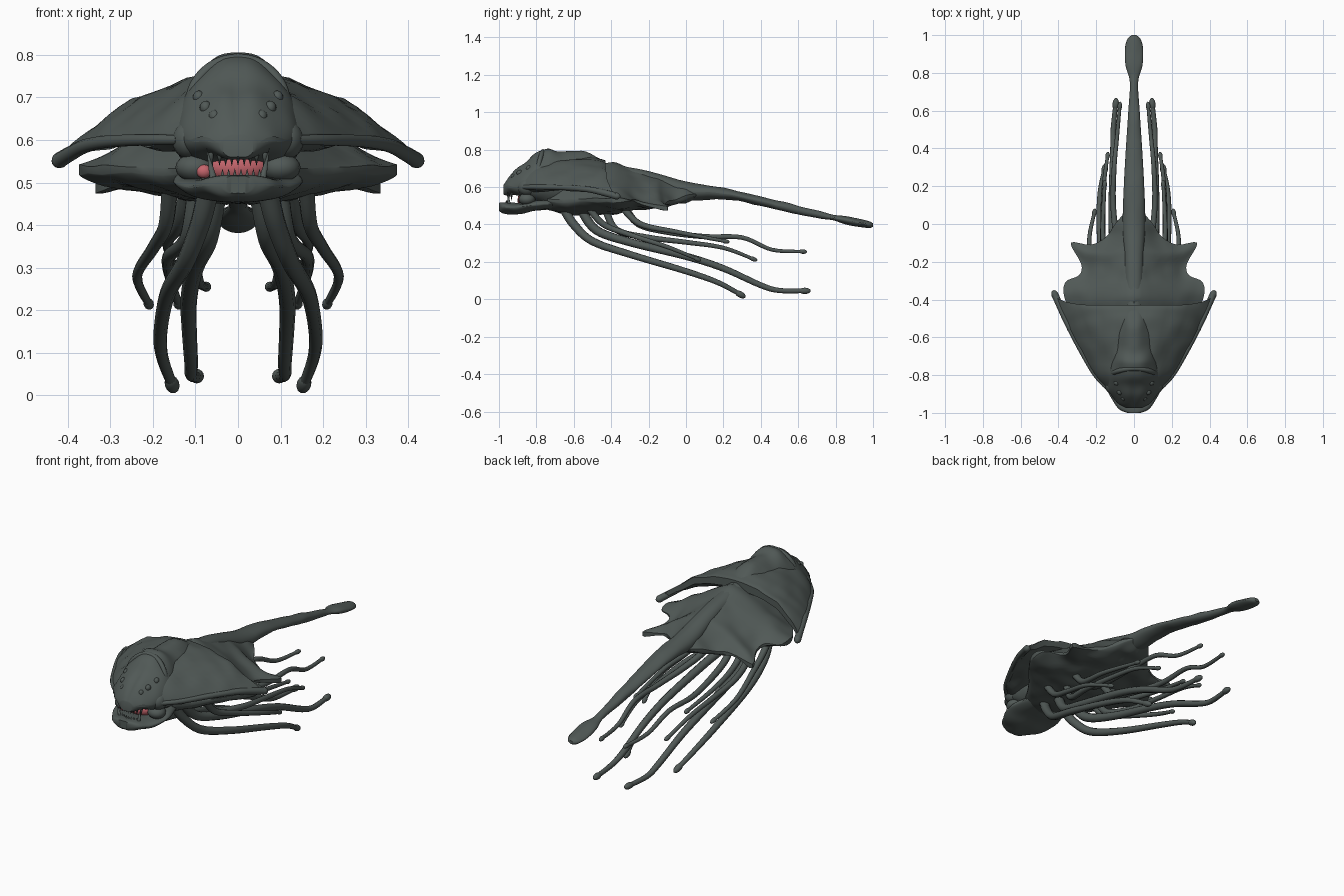
import bpy, math
from mathutils import Vector, noise

cube = bpy.data.objects.get("Cube")
if cube:
    bpy.data.objects.remove(cube)


def material(name, color):
    m = bpy.data.materials.new(name)
    m.use_nodes = True
    m.diffuse_color = color
    m.node_tree.nodes["Principled BSDF"].inputs["Base Color"].default_value = color
    return m


skin = material("dark grey green skin", (0.082, 0.1, 0.094, 1))
flesh = material("pink mouth", (0.55, 0.13, 0.15, 1))
made = []


def catmull(a, b, c, d, t):
    return 0.5 * (2 * b + (c - a) * t + (2 * a - 5 * b + 4 * c - d) * t * t
                  + (3 * b - a - 3 * c + d) * t ** 3)


def smooth_rows(rows, steps):
    out = []
    for i in range(len(rows) - 1):
        quad = [rows[max(0, min(len(rows) - 1, i + k))] for k in (-1, 0, 1, 2)]
        for s in range(steps):
            out.append([catmull(*v, s / steps) for v in zip(*quad)])
    return out + [list(rows[-1])]


def loft(name, rows, top_shape, low_shape, rim=0.0, lump=0.006, steps=5, n=28):
    """Rows hold: centre y, edge y, half width, top z, edge z, bottom z."""
    verts, faces = [], []
    rows = smooth_rows(rows, steps)
    for yc, ye, w, top, edge, low in rows:
        for sign, peak, (a, b) in ((1, top, top_shape), (-1, low, low_shape)):
            for i in range(n + 1):
                u = math.sin((i / n - 0.5) * math.pi) * sign
                f = max(0, 1 - abs(u) ** a) ** b
                x, y = w * u, yc + (ye - yc) * abs(u) ** 6
                bump = noise.noise(Vector((abs(x) * 14, y * 12, sign))) * lump
                verts.append((x, y, edge + sign * rim + (peak - edge - sign * rim) * f + bump))
    m = 2 * (n + 1)
    for r in range(len(rows) - 1):
        for i in range(m):
            j = (i + 1) % m
            faces.append((r * m + i, r * m + j, (r + 1) * m + j, (r + 1) * m + i))
    # strip caps on both ends
    for base, flip in ((0, True), ((len(rows) - 1) * m, False)):
        for i in range(n):
            q = (base + i, base + i + 1, base + m - 2 - i, base + m - 1 - i)
            faces.append(q[::-1] if flip else q)
    me = bpy.data.meshes.new(name)
    me.from_pydata(verts, [], faces)
    me.validate()
    ob = bpy.data.objects.new(name, me)
    bpy.context.collection.objects.link(ob)
    finish(ob, name)


def finish(ob, name, mat=skin):
    ob.name = name
    ob.data.materials.append(mat)
    made.append(ob)


def ball(name, loc, scale, mat=skin, along=(0, 0, 1)):
    """Ellipsoid whose local z points along the given direction."""
    bpy.ops.mesh.primitive_uv_sphere_add(segments=16, ring_count=10, location=loc,
                                         rotation=Vector(along).to_track_quat('Z', 'Y').to_euler())
    bpy.context.object.scale = scale
    finish(bpy.context.object, name, mat)


def spike(name, base, tip, radius):
    base, tip = Vector(base), Vector(tip)
    d = tip - base
    bpy.ops.mesh.primitive_cone_add(vertices=10, radius1=radius, radius2=0, depth=d.length,
                                    location=(base + tip) / 2,
                                    rotation=d.to_track_quat('Z', 'Y').to_euler())
    finish(bpy.context.object, name)


def tube(name, points, r0, r1):
    cu = bpy.data.curves.new(name, 'CURVE')
    cu.dimensions = '3D'
    cu.bevel_depth = 1.0
    cu.bevel_resolution = 3
    cu.use_fill_caps = True
    path = smooth_rows(points, 6)
    sp = cu.splines.new('POLY')
    sp.points.add(len(path) - 1)
    for i, (p, co) in enumerate(zip(sp.points, path)):
        p.co = (*co, 1)
        p.radius = r0 + (r1 - r0) * i / (len(path) - 1)
    ob = bpy.data.objects.new(name, cu)
    bpy.context.collection.objects.link(ob)
    bpy.ops.object.select_all(action='DESELECT')
    ob.select_set(True)
    bpy.context.view_layer.objects.active = ob
    bpy.ops.object.convert(target='MESH')
    finish(bpy.context.object, name)


# Broad body with two pairs of side spikes
loft("body", [
    (-.74, -.74, .12, .60, .53, .475), (-.65, -.62, .20, .68, .53, .455),
    (-.50, -.50, .30, .72, .53, .45), (-.41, -.40, .365, .73, .53, .455),
    (-.34, -.31, .365, .715, .528, .465), (-.28, -.27, .29, .70, .525, .475),
    (-.22, -.21, .28, .68, .51, .485), (-.16, -.10, .335, .665, .485, .49),
    (-.12, -.11, .23, .655, .505, .495), (-.06, -.07, .15, .64, .52, .505),
    (0, 0, .10, .63, .55, .515), (.06, .06, .05, .60, .56, .54)],
    (1.25, 1.2), (2, .8), rim=.008, lump=.012, steps=4)

# Winged head shield
loft("head_shield", [
    (-.93, -.92, .09, .65, .60, .57), (-.87, -.86, .15, .70, .60, .57),
    (-.80, -.79, .21, .73, .60, .57), (-.65, -.64, .295, .75, .595, .60),
    (-.53, -.52, .355, .757, .585, .64), (-.46, -.44, .39, .757, .57, .68),
    (-.43, -.39, .41, .745, .56, .70)],
    (2.2, 1.0), (2.2, 1.0), rim=.012, lump=.014)

# Back ridge running into the tail with its paddle end
loft("back_ridge_and_tail", [(y, y, w, top, (top + low) / 2, low) for y, w, top, low in (
    (-.45, .05, .735, .64), (-.2, .05, .685, .60), (0, .06, .63, .53), (.2, .054, .595, .535),
    (.4, .043, .55, .50), (.6, .03, .50, .453), (.75, .022, .462, .427), (.84, .045, .446, .405),
    (.93, .048, .43, .386), (.98, .034, .418, .381), (1.0, .012, .406, .388))],
    (2, .5), (2, .5), lump=.006, n=16)

# Skull and lower jaw
loft("skull", [(y, y, w, top, edge, low) for y, w, top, edge, low in (
    (-.975, .04, .61, .59, .565), (-.95, .085, .645, .60, .56), (-.90, .125, .70, .605, .56),
    (-.85, .147, .74, .605, .54), (-.80, .15, .782, .61, .52), (-.74, .145, .805, .61, .50),
    (-.68, .135, .79, .61, .50), (-.56, .125, .79, .61, .50), (-.43, .10, .745, .64, .55))],
    (2, .6), (3, .5), lump=.014)
loft("lower_jaw", [(y, y, w, top, edge, low) for y, w, top, edge, low in (
    (-1.0, .035, .515, .495, .475), (-.98, .08, .517, .492, .462),
    (-.93, .115, .513, .49, .455), (-.87, .145, .513, .495, .46),
    (-.80, .15, .53, .505, .475), (-.70, .12, .54, .51, .48))],
    (4, .5), (2.5, .6), lump=.006)
ball("mouth_lining", (0, -.86, .537), (.075, .04, .04), flesh)
ball("inner_cheek", (-.08, -.888, .526), (.018, .014, .016), flesh)

# Brow crest over the crown
tube("brow_crest", [(.113 * math.sin(a), -.765 - .025 * math.sin(a) ** 2, .678 + .112 * math.cos(a))
                    for a in (k * math.pi / 8 for k in range(-4, 5))], .013, .013)

# Small interlocking teeth
for k in range(-3, 4):
    x = k * .0145
    y = -.95 + 6 * x * x
    spike("upper_tooth", (x, y, .568), (x, y - .005, .538), .007)
    spike("lower_tooth", (x + .007, y - .01, .508), (x + .007, y - .012, .533), .0065)

# Tentacle paths on the left, mirrored to the right
tentacles = [
    [(.07, -.65, .48), (.09, -.60, .40), (.125, -.50, .31), (.165, -.30, .24),
     (.182, 0, .15), (.178, .17, .09), (.155, .29, .026)],
    [(.05, -.56, .48), (.07, -.48, .37), (.10, -.30, .305), (.115, 0, .23),
     (.115, .20, .165), (.11, .40, .075), (.11, .50, .047), (.097, .635, .045)],
    [(.10, -.43, .48), (.12, -.37, .37), (.16, -.20, .33), (.165, 0, .305),
     (.16, .20, .275), (.14, .36, .215)],
    [(.06, -.32, .48), (.07, -.25, .40), (.09, -.10, .36), (.11, .10, .335),
     (.105, .30, .33), (.09, .46, .265), (.075, .625, .255)],
    [(.12, -.33, .48), (.14, -.24, .40), (.165, -.05, .36), (.155, .21, .31)],
    [(.16, -.52, .49), (.17, -.44, .40), (.20, -.30, .345), (.237, -.10, .28),
     (.21, .06, .215)]]
for s, side in ((1, "left"), (-1, "right")):
    for i, path in enumerate(tentacles):
        pts = [Vector((s * x, y, z)) for x, y, z in path]
        big = i < 2
        tube(side + "_tentacle", pts, .026 if big else .02, .012 if big else .009)
        r = .017 if big else .012
        ball(side + "_tentacle_tip", pts[-1], (r, r, r * 1.9), along=pts[-1] - pts[-2])
    # Thick leading rim ending in a blunt wing tip
    rim = [Vector((s * x, y, z)) for x, y, z in (
        (.14, -.87, .60), (.21, -.79, .60), (.295, -.64, .597), (.355, -.52, .587),
        (.39, -.44, .57), (.418, -.375, .553))]
    tube(side + "_wing_rim", rim, .012, .019)
    ball(side + "_wing_tip", rim[-1], (.019, .019, .026), along=rim[-1] - rim[-2])
    # Eyes, fangs and cheeks
    for x, y, z in ((.055, -.92, .655), (.076, -.89, .676), (.092, -.84, .70)):
        ball(side + "_eye", (s * x, y, z), (.014, .016, .016))
    spike(side + "_fang", (s * .056, -.945, .50), (s * .074, -.955, .582), .010)
    spike(side + "_small_fang", (s * .064, -.93, .57), (s * .06, -.935, .525), .007)
    ball(side + "_cheek", (s * .115, -.85, .60), (.04, .05, .045))
    ball(side + "_mouth_corner", (s * .1, -.85, .535), (.047, .045, .034))

# Smooth shading with crisp edges
bpy.ops.object.select_all(action='DESELECT')
for ob in made:
    ob.select_set(True)
bpy.context.view_layer.objects.active = made[0]
bpy.ops.object.shade_smooth_by_angle(angle=math.radians(40))
